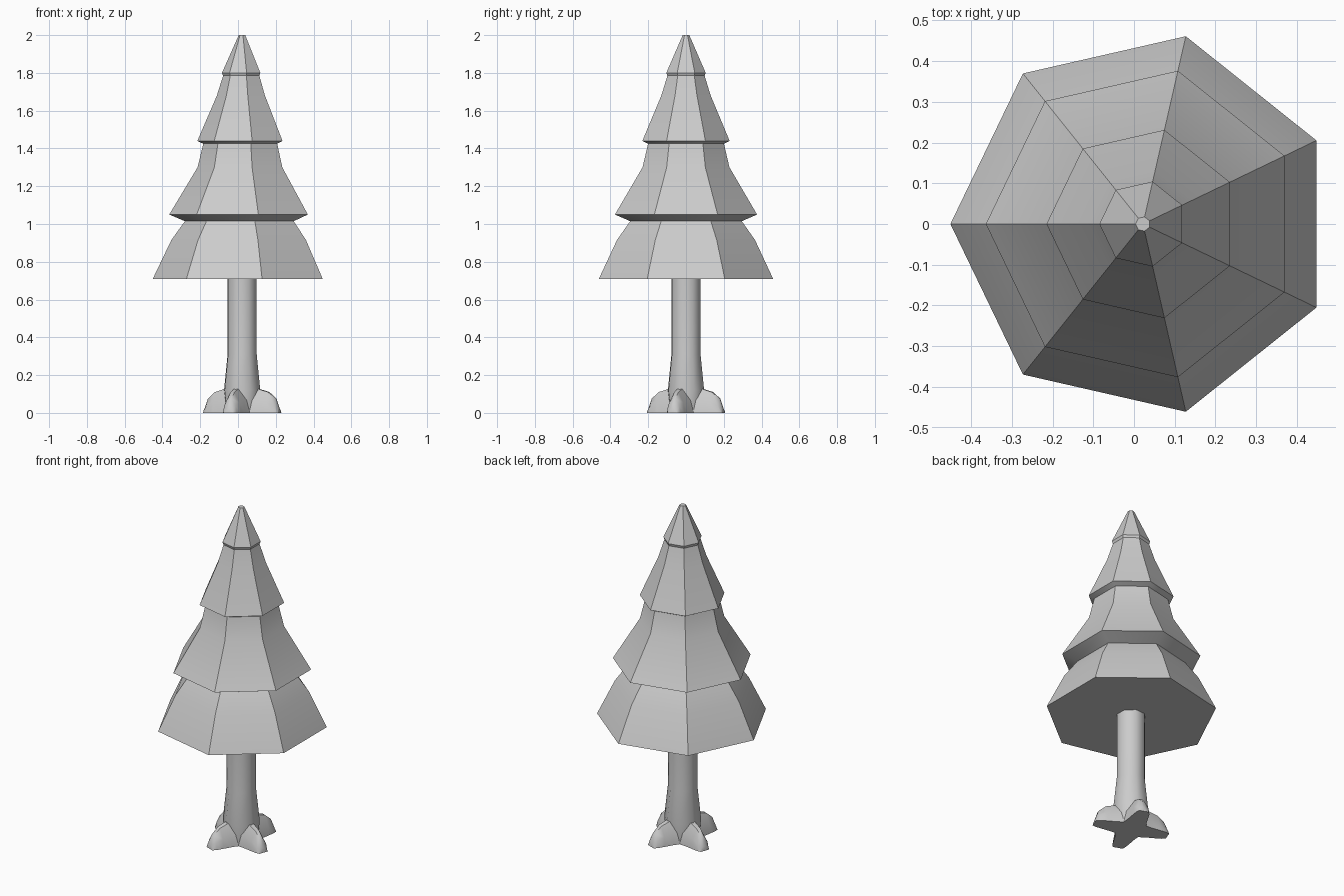
import bpy, bmesh
from math import sin, cos, pi, radians

if "Cube" in bpy.data.objects:
    bpy.data.objects.remove(bpy.data.objects["Cube"])

CX = 0.022  # trunk axis


def finish(name, bm, angle):
    bmesh.ops.recalc_face_normals(bm, faces=bm.faces)
    me = bpy.data.meshes.new(name)
    bm.to_mesh(me)
    bm.free()
    ob = bpy.data.objects.new(name, me)
    bpy.context.collection.objects.link(ob)
    bpy.ops.object.select_all(action='DESELECT')
    ob.select_set(True)
    bpy.context.view_layer.objects.active = ob
    bpy.ops.object.shade_smooth_by_angle(angle=radians(angle))
    return ob


def loft(bm, rings):
    """Skin a list of closed point rings and cap both ends."""
    loops = [[bm.verts.new(p) for p in r] for r in rings]
    n = len(loops[0])
    for a, b in zip(loops, loops[1:]):
        for i in range(n):
            j = (i + 1) % n
            bm.faces.new((a[i], a[j], b[j], b[i]))
    bm.faces.new(loops[0][::-1])
    bm.faces.new(loops[-1])


def polygon(r, z, sides, start):
    return [(CX + r * cos(start + 2 * pi * i / sides),
             r * sin(start + 2 * pi * i / sides), z) for i in range(sides)]


# Foliage: seven-sided stacked tiers (radius, height)
profile = [(0.473, 0.71), (0.375, 0.915), (0.303, 1.015),
           (0.386, 1.05), (0.236, 1.30), (0.206, 1.425),
           (0.237, 1.44), (0.134, 1.68), (0.101, 1.785),
           (0.107, 1.80), (0.018, 2.0)]
bm = bmesh.new()
loft(bm, [polygon(r, z, 7, pi) for r, z in profile])
finish("foliage", bm, 35)

# Trunk: eight-sided, flaring at the foot
bm = bmesh.new()
loft(bm, [polygon(r, z, 8, radians(25)) for r, z in
          [(0.09, 0.0), (0.102, 0.12), (0.082, 0.31), (0.082, 0.72)]])
finish("trunk", bm, 50)

# Roots: four tapering ridges (distance, half width, height)
sections = [(0.03, 0.075, 0.15), (0.10, 0.055, 0.125), (0.15, 0.046, 0.11),
            (0.19, 0.038, 0.075), (0.208, 0.03, 0.025), (0.212, 0.028, 0.0005)]
bm = bmesh.new()
for k in range(4):
    a = radians(70 + 90 * k)
    rings = []
    for d, w, h in sections:
        outline = [(-w, 0), (w, 0), (w * 0.85, h * 0.5), (w * 0.25, h),
                   (-w * 0.25, h), (-w * 0.85, h * 0.5)]
        rings.append([(CX + d * cos(a) - s * sin(a),
                       d * sin(a) + s * cos(a), z) for s, z in outline])
    loft(bm, rings)
finish("roots", bm, 40)
